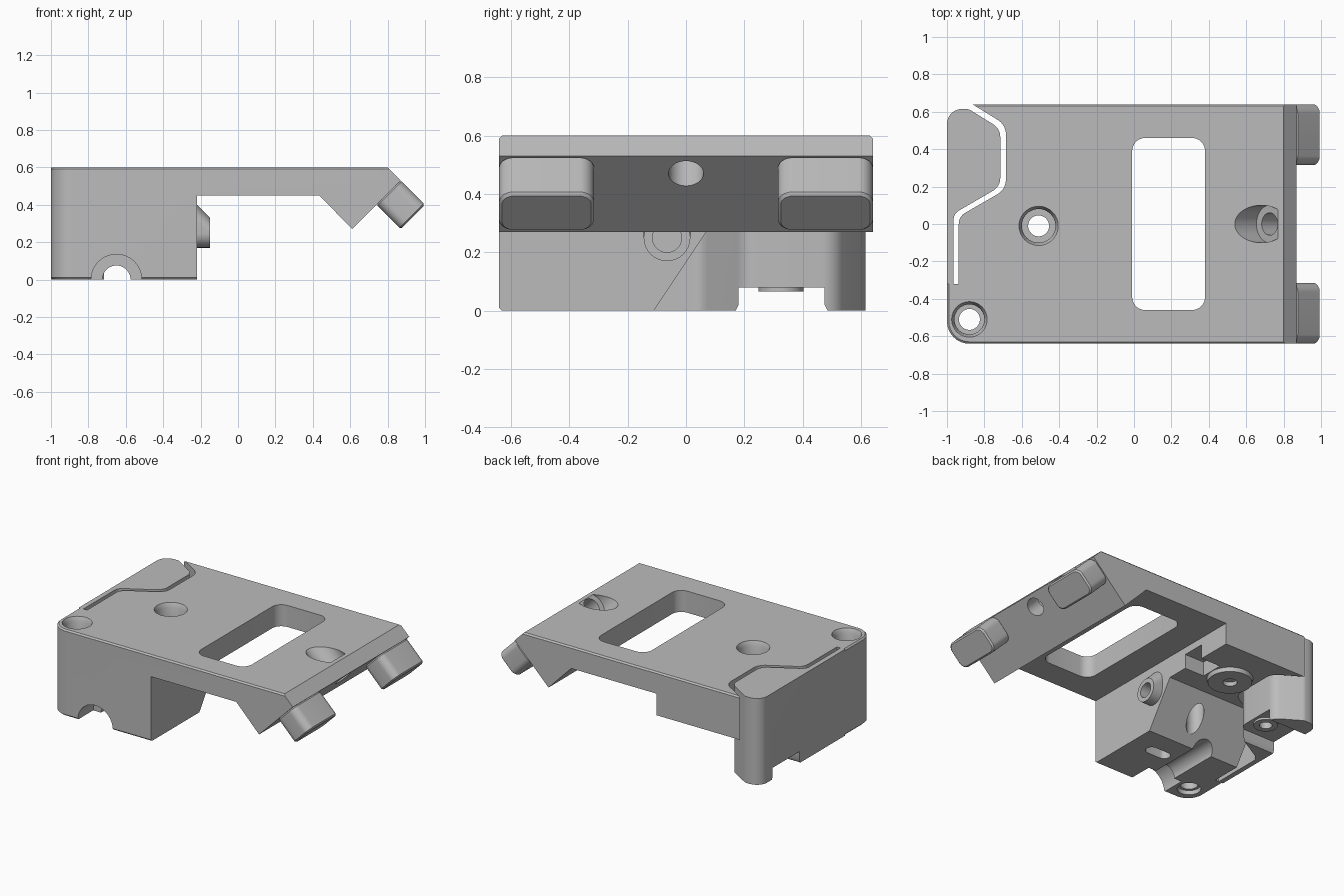
import bpy, bmesh, math
from mathutils import Vector, Matrix

if "Cube" in bpy.data.objects:
    bpy.data.objects.remove(bpy.data.objects["Cube"], do_unlink=True)

grey = bpy.data.materials.new("plain_grey")
grey.use_nodes = True
COLOUR = (0.5, 0.5, 0.5, 1)
grey.diffuse_color = COLOUR
grey.node_tree.nodes["Principled BSDF"].inputs["Base Color"].default_value = COLOUR


def to_object(name, bm):
    bmesh.ops.recalc_face_normals(bm, faces=bm.faces)
    mesh = bpy.data.meshes.new(name)
    bm.to_mesh(mesh)
    bm.free()
    mesh.materials.append(grey)
    ob = bpy.data.objects.new(name, mesh)
    bpy.context.collection.objects.link(ob)
    return ob


def rounded(corners, steps=8):
    """Outline from (a, b, radius) corners; the radius may be left out."""
    out = []
    n = len(corners)
    for i, c in enumerate(corners):
        p = Vector(c[:2])
        r = c[2] if len(c) > 2 else 0
        if not r:
            out.append(p)
            continue
        u = (Vector(corners[i - 1][:2]) - p).normalized()
        v = (Vector(corners[(i + 1) % n][:2]) - p).normalized()
        half = u.angle(v) / 2
        centre = p + (u + v).normalized() * r / math.sin(half)
        a = p + u * r / math.tan(half) - centre
        sweep = a.angle_signed(p + v * r / math.tan(half) - centre)
        for k in range(steps + 1):
            out.append(centre + Matrix.Rotation(-sweep * k / steps, 2) @ a)
    return out


def prism(name, corners, lo, hi, axis="z", bevel=0, matrix=None):
    place = {"x": lambda a, b, h: (h, a, b),
             "y": lambda a, b, h: (a, h, b),
             "z": lambda a, b, h: (a, b, h)}[axis]
    bm = bmesh.new()
    pts = rounded(corners)
    rings = [[bm.verts.new(place(a, b, h)) for a, b in pts] for h in (lo, hi)]
    caps = [bm.faces.new(r) for r in rings]
    n = len(pts)
    for i in range(n):
        j = (i + 1) % n
        bm.faces.new((rings[0][i], rings[0][j], rings[1][j], rings[1][i]))
    bmesh.ops.recalc_face_normals(bm, faces=bm.faces)
    if bevel:
        rim = [e for f in caps for e in f.edges]
        bmesh.ops.bevel(bm, geom=rim, offset=bevel, segments=1, affect="EDGES")
    if matrix:
        bm.transform(matrix)
    return to_object(name, bm)


def rect(a0, a1, b0, b1, r=0):
    return [(a0, b0, r), (a1, b0, r), (a1, b1, r), (a0, b1, r)]


def cylinder(name, start, end, r, r_end=None):
    p, q = Vector(start), Vector(end)
    d = q - p
    bm = bmesh.new()
    m = Matrix.Translation((p + q) / 2) @ d.to_track_quat("Z", "Y").to_matrix().to_4x4()
    bmesh.ops.create_cone(bm, cap_ends=True, segments=40, radius1=r,
                          radius2=r if r_end is None else r_end, depth=d.length, matrix=m)
    return to_object(name, bm)


def combine(ob, tool, op="DIFFERENCE"):
    mod = ob.modifiers.new("combine", "BOOLEAN")
    mod.operation, mod.solver, mod.object = op, "EXACT", tool
    bpy.context.view_layer.objects.active = ob
    bpy.ops.object.modifier_apply(modifier=mod.name)
    bpy.data.objects.remove(tool, do_unlink=True)


# Main body: side profile trimmed to the rounded plan
body = prism("body", [(-1.1, -0.1), (-0.22, -0.1), (-0.22, 0.45), (0.435, 0.45), (0.61, 0.27),
                      (0.87, 0.53), (0.7, 0.7), (-1.1, 0.7)], -0.8, 0.8, "y")
plan = prism("plan", [(-1, -0.64, 0.12), (0.95, -0.64), (0.95, 0.64), (-1, 0.64)],
             0, 0.6, bevel=0.01)
combine(body, plan, "INTERSECT")

# Sloped clearance under the back half, and pocket around the spring arm
combine(body, prism("clearance", [(-0.13, -0.03), (0.09, 0.3), (0.8, 0.3), (0.8, -0.03)],
                    -1.2, -0.1, "x"))
combine(body, prism("arm_pocket", [(-1.1, -0.32), (-0.937, -0.32), (-0.937, 0.04, 0.07),
                                   (-0.685, 0.185, 0.09), (-0.685, 0.53, 0.09),
                                   (-0.88, 0.65), (-1.1, 0.65)], -0.1, 0.7))

# Teardrop boss on the inner wall
bm = bmesh.new()
for k in range(32):
    t = math.tau * k / 32
    y, z = -0.065 + 0.08 * math.cos(t), 0.25 + 0.08 * math.sin(t)
    for x, lift in ((-0.15, 0), (-0.22, 0), (-0.22, 0.07), (-0.25, 0), (-0.25, 0.07)):
        bm.verts.new((x, y, z + lift))
hull = bmesh.ops.convex_hull(bm, input=bm.verts)
bmesh.ops.delete(bm, geom=[g for g in hull["geom_interior"] if isinstance(g, bmesh.types.BMVert)],
                 context="VERTS")
combine(body, to_object("wall_boss", bm), "UNION")
combine(body, cylinder("wall_bore", (-0.1, -0.065, 0.25), (-0.4, -0.065, 0.25), 0.05))

# Window through the plate
combine(body, prism("window", rect(-0.01, 0.38, -0.46, 0.46, 0.07), 0.2, 0.8))

# Counterbored vertical holes
for x, y, r in ((-0.51, -0.01, 0.09), (-0.88, -0.51, 0.08)):
    combine(body, cylinder("hole", (x, y, -0.1), (x, y, 0.7), 0.056))
    combine(body, cylinder("counterbore", (x, y, 0.42), (x, y, 0.61), r))
    combine(body, cylinder("rim", (x, y, 0.57), (x, y, 0.61), r, r + 0.02))
combine(body, cylinder("foot_recess", (-0.88, -0.51, -0.05), (-0.88, -0.51, 0.03), 0.075))

# Slanted screw hole through the hook
combine(body, cylinder("slanted_hole", (0.55, 0, 0.73), (0.95, 0, 0.33), 0.06))
combine(body, cylinder("slanted_counterbore", (0.525, 0, 0.755), (0.725, 0, 0.555), 0.1))

# Groove along the underside, with a wide mouth at the front
combine(body, cylinder("groove", (-0.65, -0.8, 0), (-0.65, 0.3, 0), 0.075))
combine(body, cylinder("groove_mouth", (-0.65, -0.8, 0), (-0.65, -0.47, 0), 0.135))

# Slot in the base and notch in the ceiling
combine(body, prism("base_slot", rect(-0.53, -0.35, -0.33, -0.25, 0.039), -0.1, 0.1))
combine(body, prism("nut_notch", rect(-0.37, -0.2, 0.24, 0.40), 0.2, 0.4))

# Round pad under the ceiling
pad = cylinder("ceiling_pad", (-0.52, 0.32, 0.272), (-0.52, 0.32, 0.32), 0.14, 0.15)
combine(pad, cylinder("pad_hole", (-0.52, 0.32, 0.2), (-0.52, 0.32, 0.31), 0.045))

# Spring arm on the left edge, notched at its foot
arm = prism("spring_arm", [(-1, -0.32), (-0.965, -0.32), (-0.965, 0.055, 0.06),
                           (-0.715, 0.2, 0.08), (-0.715, 0.51, 0.08),
                           (-0.885, 0.615, 0.05), (-1, 0.615, 0.08)], 0, 0.6)
combine(arm, prism("arm_notch", [(0.16, -0.02), (0.18, 0.02), (0.18, 0.08), (0.475, 0.08),
                                 (0.475, 0.02), (0.495, -0.02)], -1.2, -0.5, "x"))
combine(arm, cylinder("notch_pad", (-0.81, 0.325, 0.065), (-0.81, 0.325, 0.12), 0.077), "UNION")
combine(arm, cylinder("notch_hole", (-0.81, 0.325, 0.0), (-0.81, 0.325, 0.2), 0.04))

# Two slanted feet on the hook
s = math.sqrt(0.5)
tilt = Matrix(((0, s, s, 0.805), (1, 0, 0, 0), (0, s, -s, 0.465), (0, 0, 0, 1)))
feet = [prism(name, rect(a, a + 0.325, -0.092, 0.092, 0.05), -0.002, 0.184,
              bevel=0.01, matrix=tilt)
        for name, a in (("front_foot", -0.64), ("back_foot", 0.315))]

# Smooth the round walls, keep the edges sharp
bpy.ops.object.select_all(action="DESELECT")
for ob in [body, pad, arm] + feet:
    ob.select_set(True)
bpy.context.view_layer.objects.active = body
bpy.ops.object.shade_smooth_by_angle(angle=math.radians(30))
